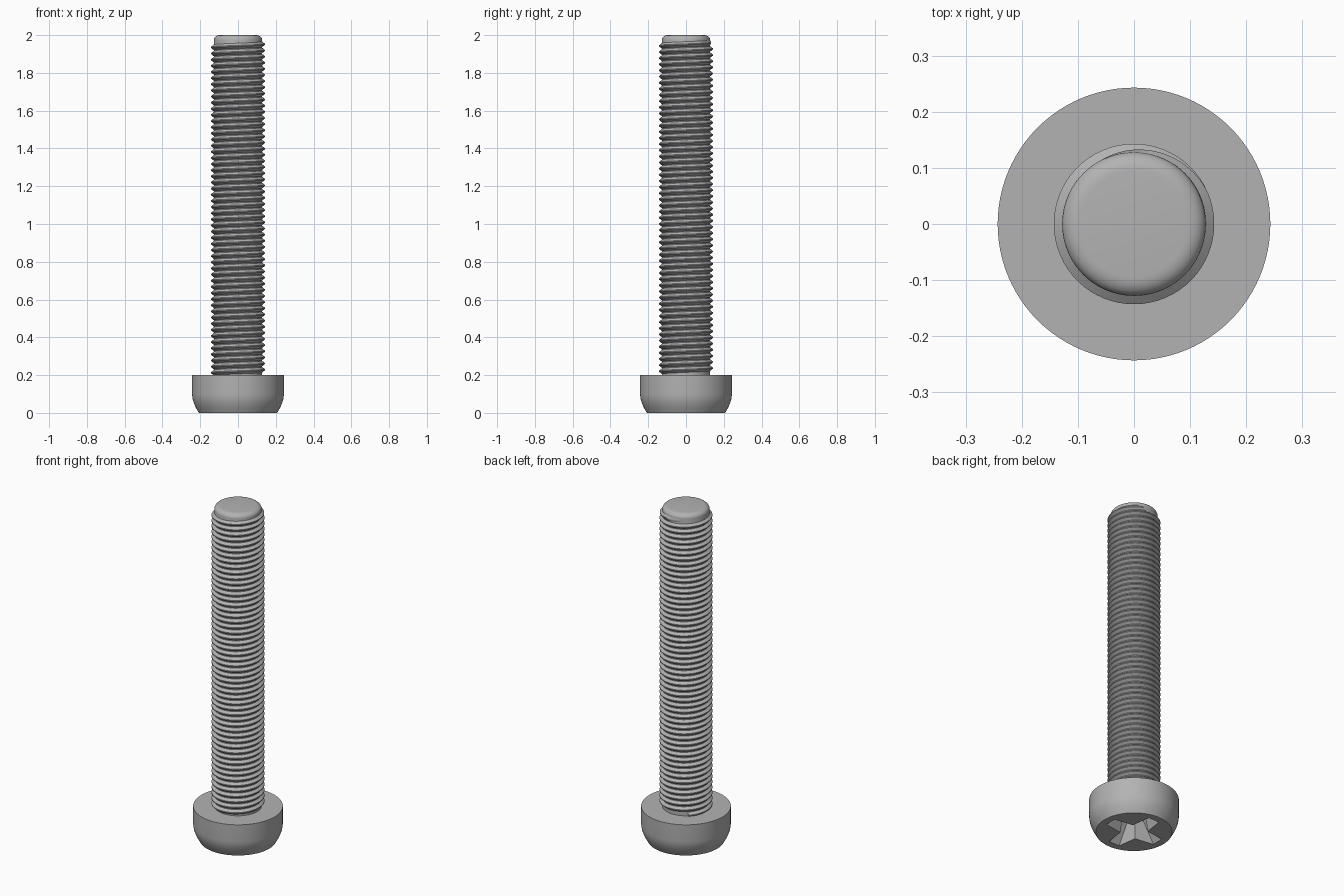
import bpy
import bmesh
import math

cube = bpy.data.objects.get("Cube")
if cube:
    bpy.data.objects.remove(cube)

steel = bpy.data.materials.new("steel grey")
steel.use_nodes = True
GREY = (0.45, 0.45, 0.45, 1)
steel.diffuse_color = GREY
steel.node_tree.nodes["Principled BSDF"].inputs["Base Color"].default_value = GREY


def make_object(name, bm):
    bmesh.ops.recalc_face_normals(bm, faces=bm.faces)
    mesh = bpy.data.meshes.new(name)
    bm.to_mesh(mesh)
    bm.free()
    obj = bpy.data.objects.new(name, mesh)
    mesh.materials.append(steel)
    bpy.context.collection.objects.link(obj)
    return obj


def smooth(obj, angle=30):
    bpy.ops.object.select_all(action="DESELECT")
    obj.select_set(True)
    bpy.context.view_layer.objects.active = obj
    bpy.ops.object.shade_smooth_by_angle(angle=math.radians(angle))


def skin(bm, rings, closed):
    """Join successive loops of vertices with quads."""
    for a, b in zip(rings, rings[1:]):
        n = len(a)
        for i in range(n if closed else n - 1):
            j = (i + 1) % n
            bm.faces.new((a[i], a[j], b[j], b[i]))


def lathe(name, profile, sides=96):
    """Closed solid of revolution from (radius, height) points."""
    bm = bmesh.new()
    rings = []
    for r, z in profile:
        rings.append([bm.verts.new((r * math.cos(math.tau * i / sides),
                                    r * math.sin(math.tau * i / sides), z))
                      for i in range(sides)])
    skin(bm, rings, True)
    bm.faces.new(rings[0])
    bm.faces.new(rings[-1])
    return make_object(name, bm)


def cross_cutter(levels):
    """Tapered cross: each level is (height, arm length, arm half width)."""
    bm = bmesh.new()
    rings = []
    for z, arm, half in levels:
        ring = []
        for k in range(4):
            c, s = math.cos(k * math.pi / 2), math.sin(k * math.pi / 2)
            for x, y in ((arm, -half), (arm, half), (half * 1.5, half * 1.5)):
                ring.append(bm.verts.new((c * x - s * y, s * x + c * y, z)))
        rings.append(ring)
    skin(bm, rings, True)
    bm.faces.new(rings[0])
    bm.faces.new(rings[-1])
    return make_object("recess_cutter", bm)


# Head with a rounded lower edge and a cross recess
HEAD_R, HEAD_H = 0.243, 0.2
head = lathe("head", [(0.207, 0), (0.221, 0.024), (0.232, 0.047), (0.239, 0.068),
                      (0.242, 0.085), (HEAD_R, 0.1), (HEAD_R, HEAD_H)])
cutter = cross_cutter([(-0.02, 0.18, 0.036), (0.13, 0.08, 0.028)])
cutter.hide_render = True
cut = head.modifiers.new("recess", "BOOLEAN")
cut.object = cutter
cut.solver = "EXACT"
bpy.context.view_layer.objects.active = head
bpy.ops.object.modifier_apply(modifier=cut.name)
bpy.data.objects.remove(cutter)
smooth(head)

# Shank core with a rounded tip
CORE_R, TIP_R, TOP = 0.128, 0.095, 2.0
tip = [(TIP_R + (CORE_R - TIP_R) * math.cos(a), TOP - 0.025 + 0.025 * math.sin(a))
       for a in (math.radians(15 * k) for k in range(7))]
shank = lathe("shank", [(CORE_R, HEAD_H - 0.02)] + tip)
smooth(shank, 35)

# Helical thread that fades into the core at its upper end
PITCH, CREST_R, STEPS = 0.0325, 0.143, 64
END_ANGLE, FADE = math.radians(130), math.radians(105)
turns = 54
bm = bmesh.new()
rows = []
for i in range(turns * STEPS + 1):
    back = math.tau * (turns - i / STEPS)
    a = END_ANGLE - back
    z = 1.963 - PITCH * back / math.tau
    f = min(1, back / FADE)
    root = CORE_R - 0.002
    crest = root + (CREST_R - root) * f
    section = ((root, -0.49), (crest, -0.08), (crest, 0.08), (root, 0.49))
    rows.append([bm.verts.new((r * math.cos(a), r * math.sin(a), z + PITCH * h))
                 for r, h in section])
skin(bm, rows, False)
thread = make_object("thread", bm)
smooth(thread)
